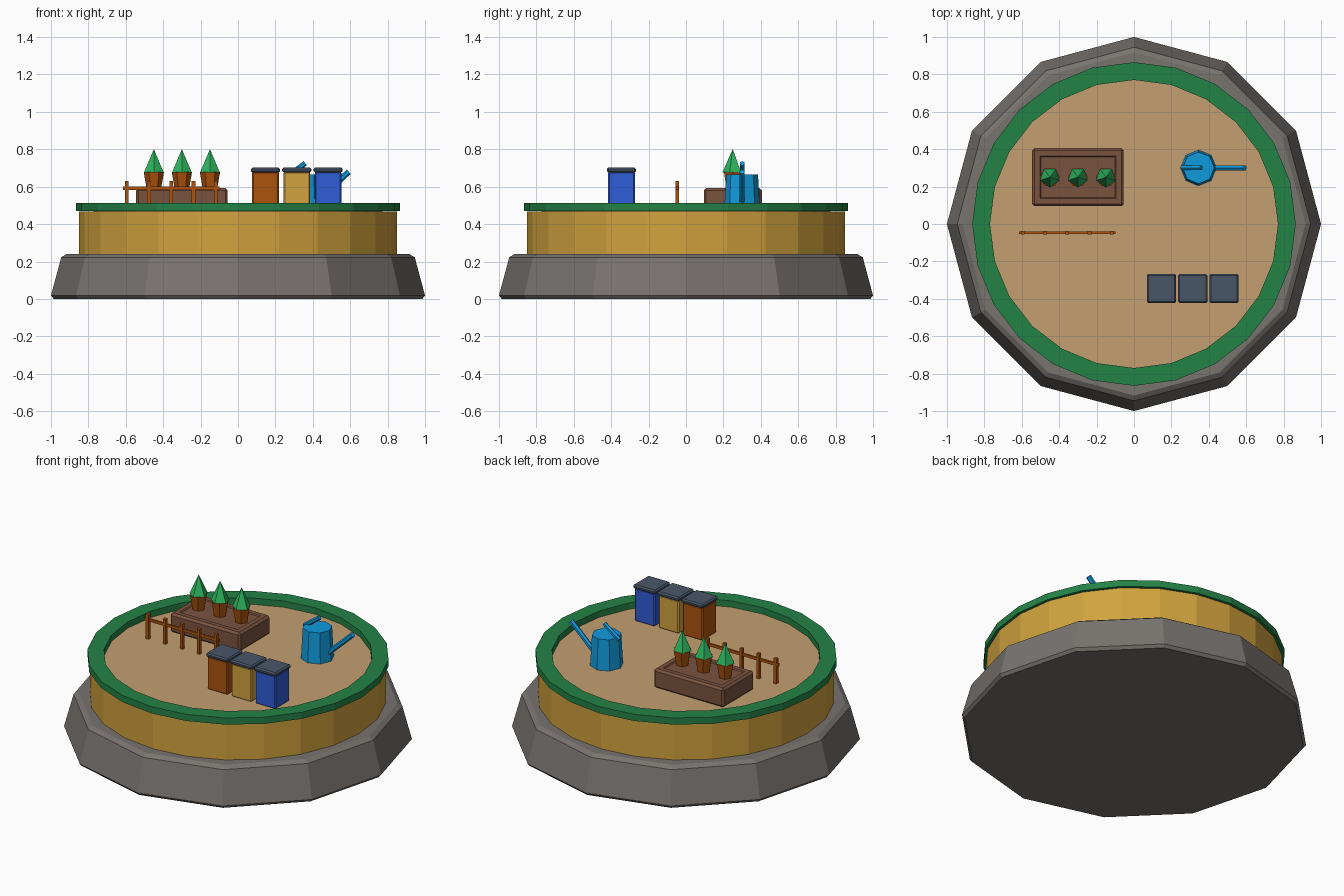
import bpy, bmesh, math
from mathutils import Vector

if "Cube" in bpy.data.objects:
    bpy.data.objects.remove(bpy.data.objects["Cube"])


def material(name, rgb):
    lin = [((c / 255 + 0.055) / 1.055) ** 2.4 if c > 10 else c / 255 / 12.92 for c in rgb]
    m = bpy.data.materials.new(name)
    m.diffuse_color = (*lin, 1)
    m.use_nodes = True
    m.node_tree.nodes["Principled BSDF"].inputs["Base Color"].default_value = m.diffuse_color
    return m


STONE = material("stone grey", (120, 115, 111))
GOLD = material("gold", (210, 163, 62))
GREEN = material("rim green", (36, 130, 70))
SAND = material("sand", (196, 160, 113))
BROWN = material("planter brown", (122, 83, 62))
RUST = material("rust brown", (174, 84, 12))
LEAF = material("leaf green", (45, 182, 95))
BLUE = material("bin blue", (48, 93, 215))
SLATE = material("slate", (73, 86, 105))
AQUA = material("can blue", (16, 155, 222))


def finish(bm, name, mat):
    bmesh.ops.recalc_face_normals(bm, faces=bm.faces)
    me = bpy.data.meshes.new(name)
    bm.to_mesh(me)
    bm.free()
    ob = bpy.data.objects.new(name, me)
    me.materials.append(mat)
    bpy.context.collection.objects.link(ob)
    return ob


def lathe(name, mat, profile, sides, center=(0, 0), turn=0.0, closed=False):
    """Revolve (radius, z) points; capped at both ends unless closed."""
    bm = bmesh.new()
    angles = [turn + math.tau * i / sides for i in range(sides)]
    rings = [[bm.verts.new((center[0] + r * math.cos(a), center[1] + r * math.sin(a), z))
              for a in angles] for r, z in profile]
    pairs = list(zip(rings, rings[1:]))
    if closed:
        pairs.append((rings[-1], rings[0]))
    else:
        bm.faces.new(rings[0])
        bm.faces.new(rings[-1])
    for lo, hi in pairs:
        for i in range(sides):
            j = (i + 1) % sides
            bm.faces.new((lo[i], lo[j], hi[j], hi[i]))
    return finish(bm, name, mat)


def box(name, mat, lo, hi, bevel=0.0, inset=None):
    """Box between two corners, optional bevel and recessed top (width, depth)."""
    bm = bmesh.new()
    bmesh.ops.create_cube(bm, size=1)
    for v in bm.verts:
        v.co = Vector([(a + b) / 2 + c * (b - a) for a, b, c in zip(lo, hi, v.co)])
    if bevel:
        bmesh.ops.bevel(bm, geom=bm.edges[:], offset=bevel, segments=1, affect='EDGES')
    if inset:
        bm.normal_update()
        top = max(bm.faces, key=lambda f: f.calc_center_median().z)
        bmesh.ops.inset_region(bm, faces=[top], thickness=inset[0])
        bmesh.ops.inset_region(bm, faces=[top], thickness=0.008, depth=-inset[1])
    return finish(bm, name, mat)


def rod(name, mat, a, b, radius, sides=6):
    a, b = Vector(a), Vector(b)
    bm = bmesh.new()
    bmesh.ops.create_cone(bm, cap_ends=True, segments=sides, radius1=radius, radius2=radius,
                          depth=(b - a).length)
    rot = (b - a).to_track_quat('Z', 'Y')
    for v in bm.verts:
        v.co = rot @ v.co + (a + b) / 2
    return finish(bm, name, mat)


FLOOR = 0.47

# Plinth, drum, rim and floor
lathe("stone_base", STONE, [(0.985, 0), (1, 0.018), (0.945, 0.222), (0.917, 0.24)], 12)
lathe("drum", GOLD, [(0.85, 0.23), (0.85, FLOOR - 0.002)], 24)
lathe("green_rim", GREEN, [(0.865, 0.47), (0.865, 0.512), (0.77, 0.512), (0.77, 0.47)], 24, closed=True)
lathe("sand_floor", SAND, [(0.772, FLOOR - 0.006), (0.772, FLOOR + 0.002)], 24)

# Planter with three potted trees
box("planter", BROWN, (-0.545, 0.095, FLOOR), (-0.055, 0.405, 0.592), 0.013, (0.04, 0.006))
for i in range(3):
    c = (-0.45 + 0.15 * i, 0.25)
    lathe(f"pot_{i + 1}", RUST, [(0.037, 0.58), (0.054, 0.678)], 6, c)
    lathe(f"tree_{i + 1}", LEAF, [(0.055, 0.677), (0.0005, 0.80)], 5, c, -math.pi / 2)

# Fence: five posts and one rail
for i in range(5):
    x = -0.595 + 0.119 * i
    box(f"fence_post_{i + 1}", RUST, (x - 0.01, -0.057, FLOOR), (x + 0.01, -0.037, 0.63))
box("fence_rail", RUST, (-0.615, -0.053, 0.583), (-0.098, -0.041, 0.6))

# Three bins with lids
for i, mat in enumerate((RUST, GOLD, BLUE)):
    x, y = 0.147 + 0.1675 * i, -0.345
    box(f"bin_{i + 1}", mat, (x - 0.071, y - 0.071, FLOOR), (x + 0.071, y + 0.071, 0.68), 0.007)
    box(f"bin_lid_{i + 1}", SLATE, (x - 0.078, y - 0.078, 0.676), (x + 0.078, y + 0.078, 0.702), 0.008)

# Watering can
lathe("can_body", AQUA, [(0.096, FLOOR), (0.085, 0.664)], 8, (0.345, 0.30))
rod("can_spout", AQUA, (0.40, 0.30, 0.50), (0.592, 0.30, 0.68), 0.016)
rod("can_handle", AQUA, (0.255, 0.30, 0.65), (0.36, 0.30, 0.725), 0.014)
